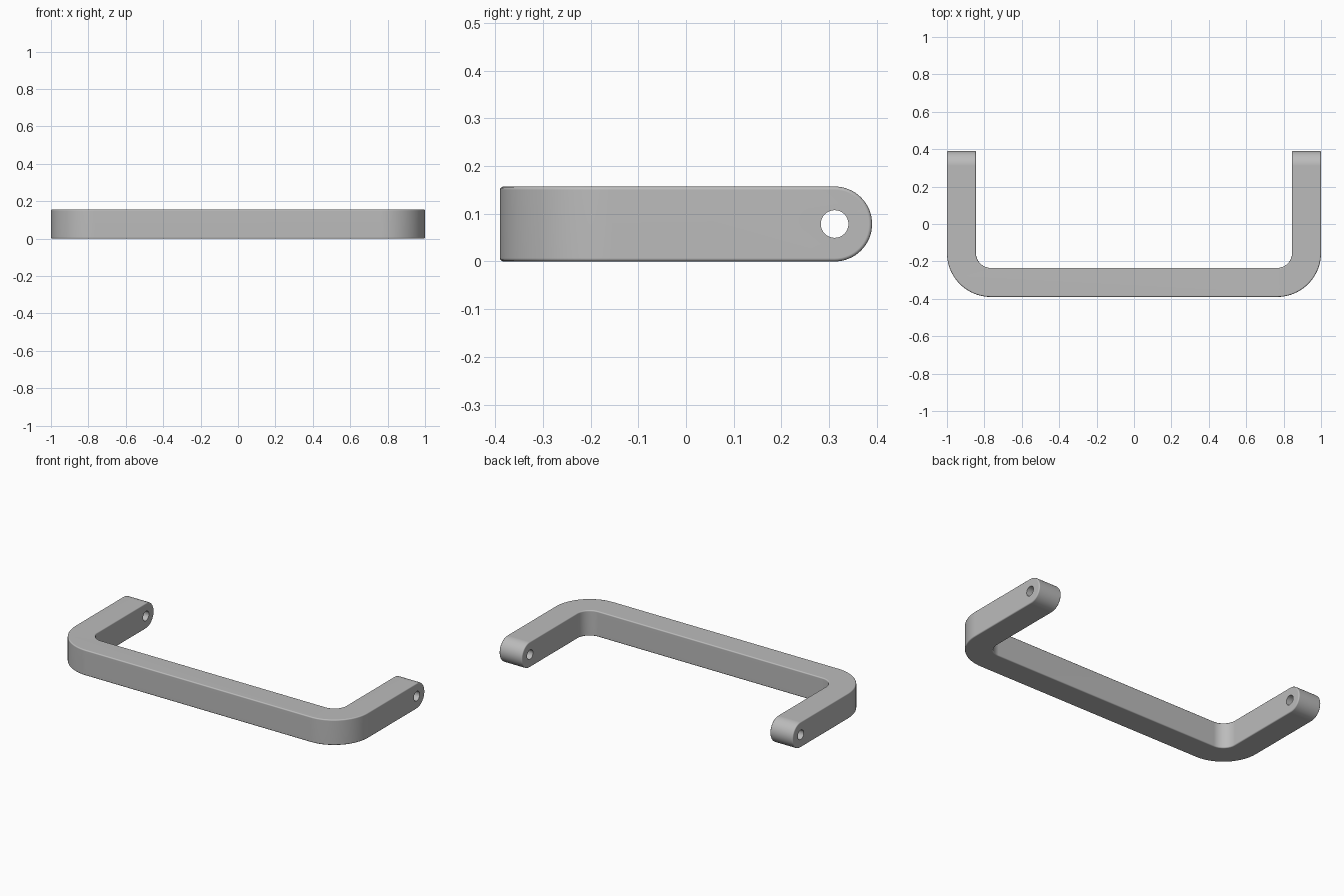
import bpy, bmesh
from math import sin, cos, pi
from mathutils import Vector

if "Cube" in bpy.data.objects:
    bpy.data.objects.remove(bpy.data.objects["Cube"], do_unlink=True)

FRONT, BACK = -0.39, 0.39
THICK = 0.155           # width of the bar seen from above
HEIGHT = 0.157
R_OUT, R_IN = 0.235, 0.08
R_END = HEIGHT / 2      # rounded leg tips
HOLE_R = 0.029

metal = bpy.data.materials.new("grey metal")
metal.use_nodes = True
GREY = (0.5, 0.5, 0.5, 1)
metal.diffuse_color = GREY
metal.node_tree.nodes["Principled BSDF"].inputs["Base Color"].default_value = GREY


def arc(cx, cy, r, start, end, steps):
    angles = [start + (end - start) * i / steps for i in range(steps + 1)]
    return [Vector((cx + r * cos(a), cy + r * sin(a), 0)) for a in angles]


def prism(name, points, offset):
    """Closed outline extruded along the given offset."""
    bm = bmesh.new()
    face = bm.faces.new([bm.verts.new(p) for p in points])
    out = bmesh.ops.extrude_face_region(bm, geom=[face])
    new = [v for v in out["geom"] if isinstance(v, bmesh.types.BMVert)]
    bmesh.ops.translate(bm, verts=new, vec=offset)
    bmesh.ops.recalc_face_normals(bm, faces=bm.faces)
    mesh = bpy.data.meshes.new(name)
    bm.to_mesh(mesh)
    bm.free()
    mesh.materials.append(metal)
    ob = bpy.data.objects.new(name, mesh)
    bpy.context.collection.objects.link(ob)
    return ob


def boolean(ob, cutter, operation):
    mod = ob.modifiers.new(operation.title(), "BOOLEAN")
    mod.operation, mod.object, mod.solver = operation, cutter, "EXACT"
    cutter.hide_render = True
    cutter.hide_set(True)


# U-shaped plan, with legs running past the tips to be trimmed
half = (arc(1 - R_OUT, FRONT + R_OUT, R_OUT, -pi / 2, 0, 20)
        + [Vector((1, 0.6, 0)), Vector((1 - THICK, 0.6, 0))]
        + arc(1 - THICK - R_IN, FRONT + THICK + R_IN, R_IN, 0, -pi / 2, 12))
outline = half + [Vector((-p.x, p.y, 0)) for p in reversed(half)]
handle = prism("handle", [p - Vector((0, 0, 0.1)) for p in outline], (0, 0, 0.4))

# Side profile that gives the height and the round tips
side = [Vector((-0.7, 0, 0))] + arc(BACK - R_END, R_END, R_END, -pi / 2, pi / 2, 32)
side.append(Vector((-0.7, HEIGHT, 0)))
trim = prism("tip_trimmer", [(-1.2, p.x, p.y) for p in side], (2.4, 0, 0))
boolean(handle, trim, "INTERSECT")

# Softened edges
bevel = handle.modifiers.new("Soft edges", "BEVEL")
bevel.width, bevel.segments = 0.007, 3
bevel.limit_method, bevel.angle_limit = "ANGLE", 0.8

# Pivot hole through both legs
ring = arc(BACK - R_END, R_END, HOLE_R, 0, 2 * pi, 32)[:-1]
drill = prism("hole_cutter", [(-1.2, p.x, p.y) for p in ring], (2.4, 0, 0))
boolean(handle, drill, "DIFFERENCE")

# Fix the shape, then shade it smoothly
bpy.context.view_layer.update()
evaluated = handle.evaluated_get(bpy.context.evaluated_depsgraph_get())
final = bpy.data.meshes.new_from_object(evaluated)
handle.modifiers.clear()
handle.data = final
for helper in (trim, drill):
    bpy.data.objects.remove(helper, do_unlink=True)
bpy.ops.object.select_all(action="DESELECT")
handle.select_set(True)
bpy.context.view_layer.objects.active = handle
bpy.ops.object.shade_smooth_by_angle(angle=0.7)
normals = handle.modifiers.new("Flat sides", "WEIGHTED_NORMAL")
normals.keep_sharp = True
